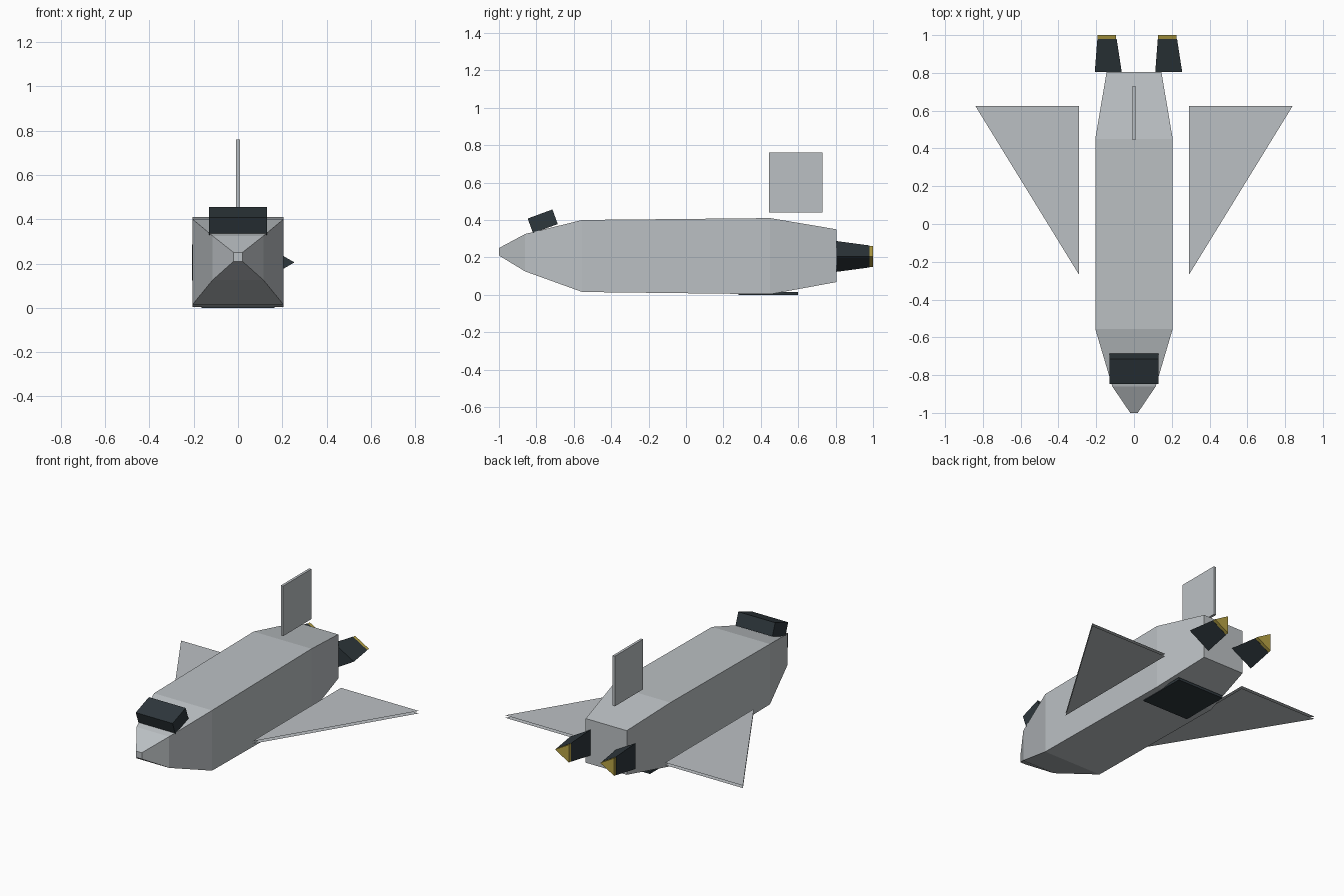
import bpy
import bmesh
from math import cos, sin, radians
from mathutils import Matrix, Vector

default = bpy.data.objects.get("Cube")
if default:
    bpy.data.objects.remove(default, do_unlink=True)


def material(name, rgb):
    mat = bpy.data.materials.new(name)
    mat.use_nodes = True
    color = (*rgb, 1.0)
    mat.diffuse_color = color
    mat.node_tree.nodes["Principled BSDF"].inputs["Base Color"].default_value = color
    return mat


GREY = material("hull grey", (0.50, 0.53, 0.55))
DARK = material("dark slate", (0.027, 0.038, 0.045))
GOLD = material("exhaust gold", (0.48, 0.37, 0.06))


def finish(name, bm, mat, outward=True):
    if outward:
        bmesh.ops.recalc_face_normals(bm, faces=bm.faces)
    mesh = bpy.data.meshes.new(name)
    bm.to_mesh(mesh)
    bm.free()
    mesh.materials.append(mat)
    obj = bpy.data.objects.new(name, mesh)
    bpy.context.collection.objects.link(obj)
    return obj


def loft(name, rings, mat):
    """Join equal-sized rings of points into a closed solid."""
    bm = bmesh.new()
    loops = [[bm.verts.new(p) for p in ring] for ring in rings]
    n = len(loops[0])
    for a, b in zip(loops, loops[1:]):
        for i in range(n):
            j = (i + 1) % n
            bm.faces.new((a[i], a[j], b[j], b[i]))
    bm.faces.new(loops[0])
    bm.faces.new(loops[-1])
    return finish(name, bm, mat)


def box(name, centre, size, mat, tilt=0.0):
    bm = bmesh.new()
    transform = (Matrix.Translation(centre) @ Matrix.Rotation(radians(tilt), 4, 'X')
                 @ Matrix.Diagonal((*size, 1.0)))
    bmesh.ops.create_cube(bm, size=1.0, matrix=transform)
    return finish(name, bm, mat)


# Fuselage: rectangular stations as y, half width, bottom, top
stations = [(-1.0, 0.02, 0.21, 0.25),
            (-0.86, 0.115, 0.125, 0.325),
            (-0.555, 0.205, 0.015, 0.40),
            (0.45, 0.205, 0.003, 0.41),
            (0.805, 0.145, 0.068, 0.35)]
loft("fuselage", [[(-w, y, lo), (w, y, lo), (w, y, hi), (-w, y, hi)]
                  for y, w, lo, hi in stations], GREY)

# Canopy, tail fin and belly hatch
box("canopy", (0, -0.766, 0.393), (0.26, 0.141, 0.083), DARK, tilt=20)
box("tail_fin", (0, 0.587, 0.60), (0.016, 0.285, 0.32), GREY)
box("belly_hatch", (0, 0.44, 0.008), (0.33, 0.32, 0.016), DARK)

# Wings: an upper and a lower skin, open at the rim
for side, label in ((1, "left"), (-1, "right")):
    bm = bmesh.new()
    for z, up in ((0.116, True), (0.100, False)):
        outline = [(0.29, -0.27), (0.84, 0.625), (0.29, 0.625)]
        face = bm.faces.new([bm.verts.new((side * x, y, z)) for x, y in outline])
        face.normal_update()
        if (face.normal.z > 0) != up:
            face.normal_flip()
    finish(label + "_wing", bm, GREY, outward=False)


# Engines: three-sided nozzles, each with a short exhaust plug
def triangle(x, y, radius):
    return [Vector((x + radius * cos(radians(a)), y, 0.205 + radius * sin(radians(a))))
            for a in (0, 120, 240)]


for x, label in ((0.16, "left"), (-0.16, "right")):
    loft(label + "_engine", [triangle(x, 0.805, 0.095), triangle(x, 0.98, 0.068)], DARK)
    loft(label + "_exhaust", [triangle(x, 0.98, 0.066), triangle(x, 1.0, 0.066)], GOLD)
